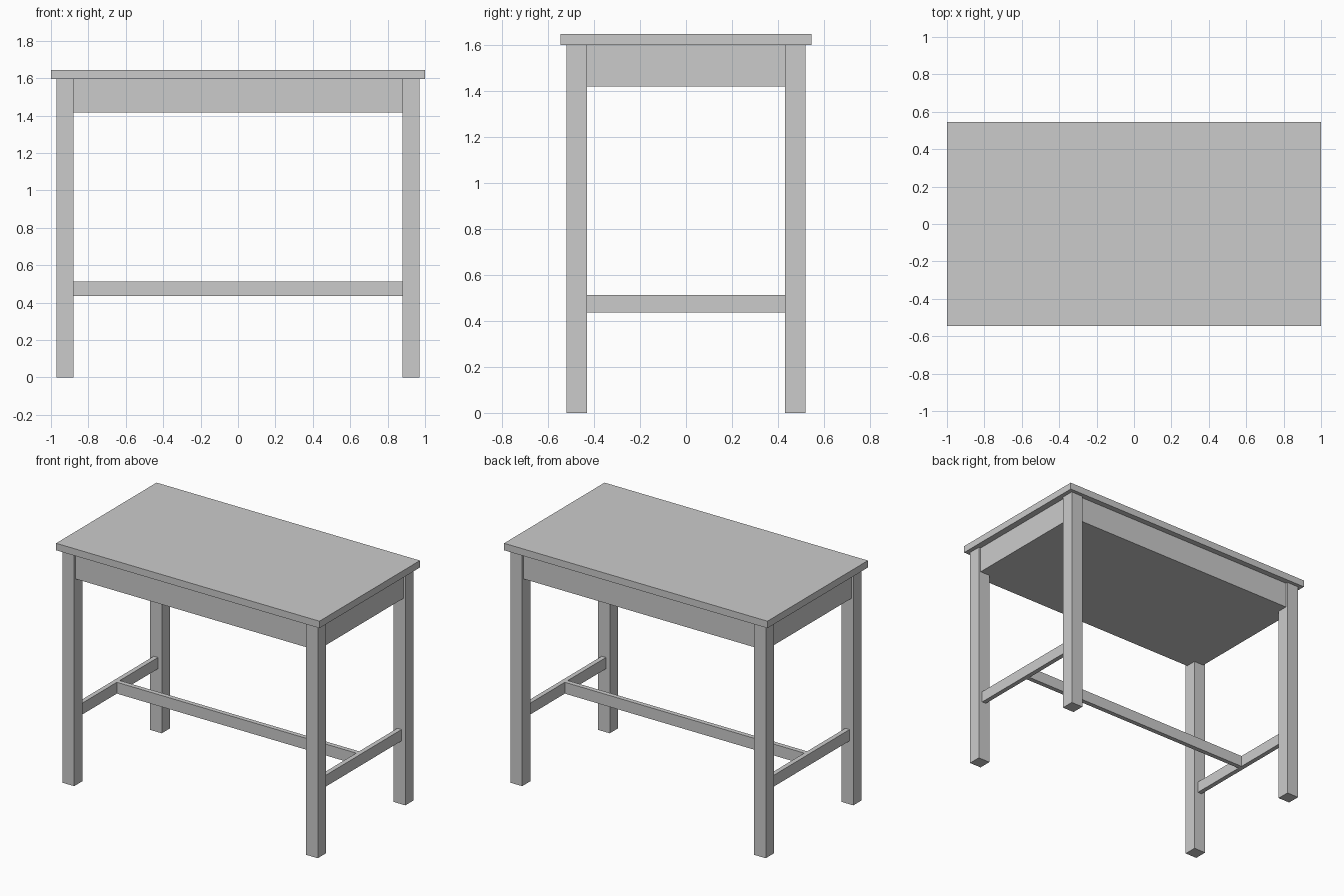
import bpy

if "Cube" in bpy.data.objects:
    bpy.data.objects.remove(bpy.data.objects["Cube"])


def box(name, x, y, z):
    """Box from (min, max) ranges on each axis."""
    bpy.ops.mesh.primitive_cube_add(size=1, location=[sum(r) / 2 for r in (x, y, z)])
    ob = bpy.context.object
    ob.name = name
    ob.scale = [r[1] - r[0] for r in (x, y, z)]
    bpy.ops.object.transform_apply(location=False, rotation=False, scale=True)
    return ob


LEG_X, LEG_Y, LEG = 0.925, 0.475, 0.045   # leg centre and half width
TOP_Z, BAR_Z, BAR = 1.597, (0.435, 0.513), 0.016

# Table top and the closed apron box beneath it
box("table_top", (-1, 1), (-0.545, 0.545), (TOP_Z, 1.645))
box("apron_box", (-0.955, 0.955), (-0.505, 0.505), (1.417, TOP_Z))

for sx, side in ((-1, "left"), (1, "right")):
    cx = sx * LEG_X
    # Square legs
    for sy, end in ((-1, "front"), (1, "back")):
        cy = sy * LEG_Y
        box(f"{end}_{side}_leg", (cx - LEG, cx + LEG), (cy - LEG, cy + LEG), (0, TOP_Z))
    # Side stretcher between front and back legs
    inner = LEG_Y - LEG
    box(f"{side}_stretcher", (cx - BAR, cx + BAR), (-inner, inner), BAR_Z)

# Long centre stretcher joining the side stretchers
reach = LEG_X - BAR
box("centre_stretcher", (-reach, reach), (-BAR, BAR), BAR_Z)
